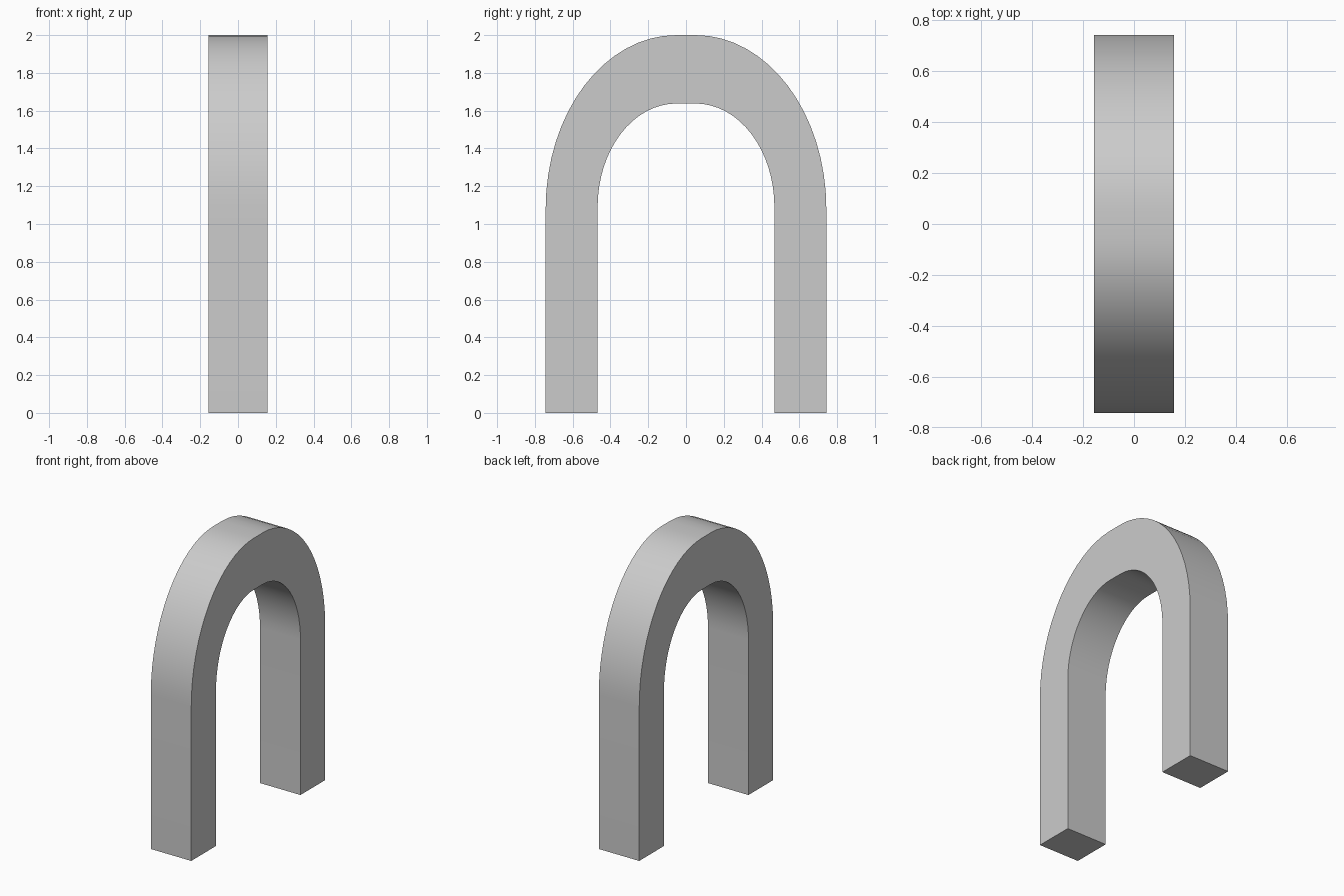
import bpy, bmesh, math

if "Cube" in bpy.data.objects:
    bpy.data.objects.remove(bpy.data.objects["Cube"])

HALF_DEPTH = 0.157   # half thickness along x
SEG = 16             # segments per quarter curve


def arch_curve(half_w, spring, top, flat):
    """Points (y, z) from the -y spring line over the crown to the +y one."""
    right = []
    for i in range(SEG + 1):
        a = math.pi / 2 * i / SEG
        right.append((flat + (half_w - flat) * math.cos(a),
                      spring + (top - spring) * math.sin(a)))
    left = [(-y, z) for y, z in right]
    return left + right[::-1]


# Outer and inner outlines, each with straight legs down to the ground
outer = [(-0.743, 0)] + arch_curve(0.743, 1.08, 2.0, 0.05) + [(0.743, 0)]
inner = [(-0.468, 0)] + arch_curve(0.468, 1.09, 1.638, 0.05) + [(0.468, 0)]

# Band of quads between the outlines, extruded along x
bm = bmesh.new()
vo = [bm.verts.new((-HALF_DEPTH, y, z)) for y, z in outer]
vi = [bm.verts.new((-HALF_DEPTH, y, z)) for y, z in inner]
faces = [bm.faces.new((vo[i], vo[i + 1], vi[i + 1], vi[i]))
         for i in range(len(vo) - 1)]
ext = bmesh.ops.extrude_face_region(bm, geom=faces, use_keep_orig=True)
bmesh.ops.translate(bm, vec=(2 * HALF_DEPTH, 0, 0),
                    verts=[g for g in ext["geom"] if isinstance(g, bmesh.types.BMVert)])
bmesh.ops.recalc_face_normals(bm, faces=bm.faces)

mesh = bpy.data.meshes.new("arch")
bm.to_mesh(mesh)
bm.free()
arch = bpy.data.objects.new("arch", mesh)
bpy.context.collection.objects.link(arch)

# Smooth curves, sharp rims
bpy.context.view_layer.objects.active = arch
arch.select_set(True)
bpy.ops.object.shade_smooth_by_angle(angle=math.radians(30))
